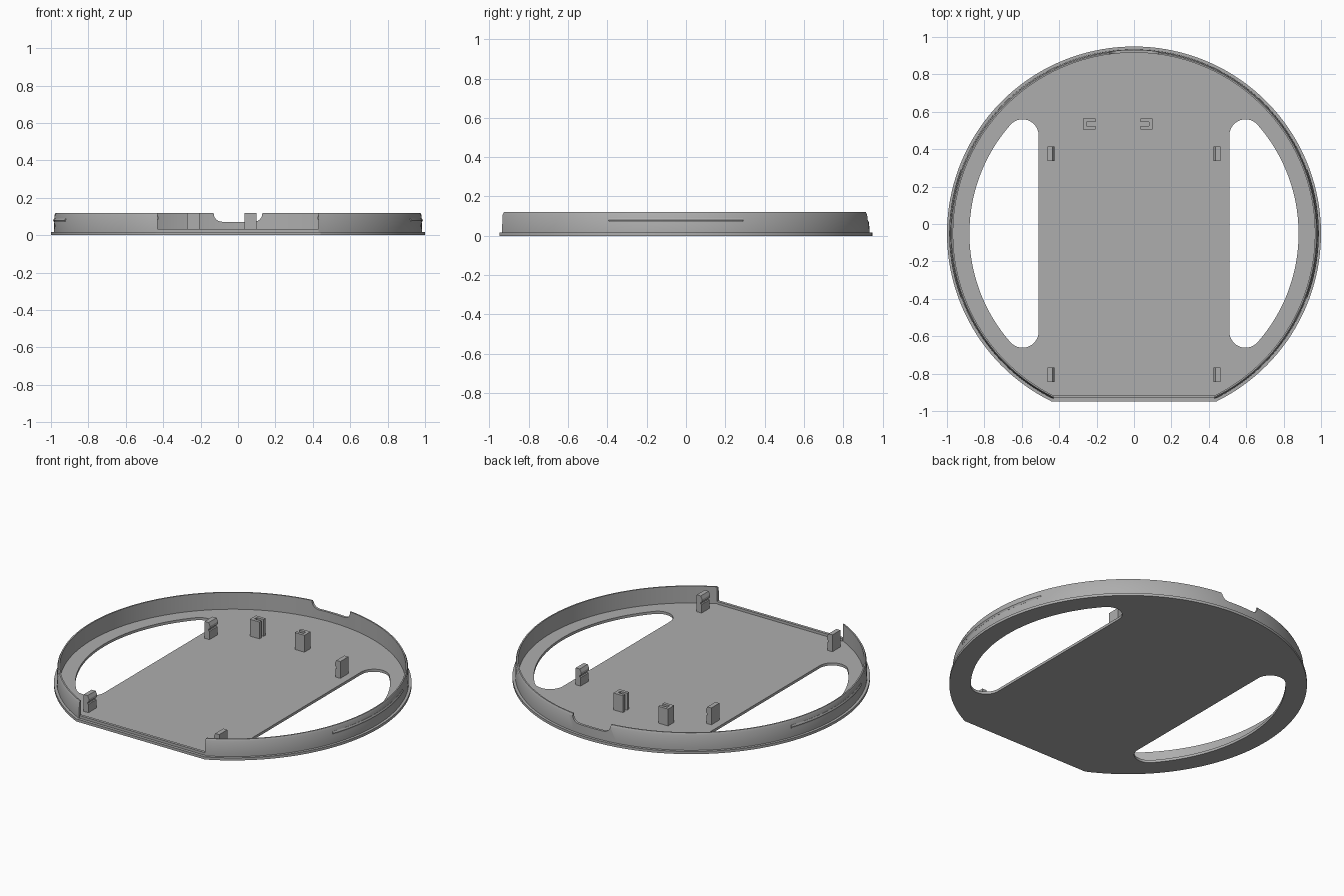
import bpy, bmesh
from math import sin, cos, asin, acos, pi, radians, sqrt

CY = -0.051          # centre of the round outline
FLOOR = 0.016        # floor thickness
TOP = 0.12           # rim height
OPEN = 0.43          # half width of the front opening

old = bpy.data.objects.get("Cube")
if old:
    bpy.data.objects.remove(old, do_unlink=True)

grey = bpy.data.materials.new("plain grey")
grey.use_nodes = True
grey.diffuse_color = (0.42, 0.42, 0.42, 1)
grey.node_tree.nodes["Principled BSDF"].inputs["Base Color"].default_value = (0.42, 0.42, 0.42, 1)


def finish(name, bm):
    bmesh.ops.recalc_face_normals(bm, faces=bm.faces)
    mesh = bpy.data.meshes.new(name)
    bm.to_mesh(mesh)
    bm.free()
    mesh.materials.append(grey)
    ob = bpy.data.objects.new(name, mesh)
    bpy.context.collection.objects.link(ob)
    return ob


def smooth(ob):
    bpy.ops.object.select_all(action='DESELECT')
    ob.select_set(True)
    bpy.context.view_layer.objects.active = ob
    bpy.ops.object.shade_smooth_by_angle(angle=radians(25))


def arc(cx, cy, r, a0, a1, n):
    return [(cx + r * cos(a0 + (a1 - a0) * i / n), cy + r * sin(a0 + (a1 - a0) * i / n))
            for i in range(n + 1)]


def prism(name, loops, offset, place):
    """Fill closed 2D loops (holes allowed) and extrude along offset."""
    bm = bmesh.new()
    edges = []
    for pts in loops:
        vs = [bm.verts.new(place(a, b)) for a, b in pts]
        edges += [bm.edges.new((vs[i - 1], vs[i])) for i in range(len(vs))]
    bmesh.ops.triangle_fill(bm, edges=edges, use_beauty=True, use_dissolve=False)
    res = bmesh.ops.extrude_face_region(bm, geom=bm.faces[:], use_keep_orig=True)
    moved = [g for g in res["geom"] if isinstance(g, bmesh.types.BMVert)]
    bmesh.ops.translate(bm, verts=moved, vec=offset)
    return finish(name, bm)


def sweep(name, profile, span, n):
    """Sweep an (r, z) profile round the centre; span(r) gives its end angles."""
    bm = bmesh.new()
    rings = []
    for i in range(n + 1):
        ring = []
        for r, z in profile:
            a0, a1 = span(r)
            a = a0 + (a1 - a0) * i / n
            ring.append(bm.verts.new((r * cos(a), CY + r * sin(a), z)))
        rings.append(ring)
    for p, q in zip(rings, rings[1:]):
        for j in range(len(profile)):
            bm.faces.new((p[j - 1], p[j], q[j], q[j - 1]))
    bm.faces.new(rings[0])
    bm.faces.new(rings[-1][::-1])
    ob = finish(name, bm)
    smooth(ob)
    return ob


# Floor plate: round outline with a flat front and two D-shaped openings
half = acos(0.898)
outline = arc(0, CY, 1.0, -pi / 2 + half, 1.5 * pi - half, 128)

HOLE_R, FILLET, INNER = 0.88, 0.086, 0.51
fx = INNER + FILLET
fy = sqrt((HOLE_R - FILLET) ** 2 - fx ** 2)
t = asin(fy / (HOLE_R - FILLET))
hole = (arc(0, CY, HOLE_R, -t, t, 40)
        + arc(fx, CY + fy, FILLET, t, pi, 14)[1:]
        + arc(fx, CY - fy, FILLET, pi, 2 * pi - t, 14)[:-1])
mirrored = [(-x, y) for x, y in hole]
plate = prism("floor_plate", [outline, hole, mirrored], (0, 0, FLOOR), lambda x, y: (x, y, 0))
smooth(plate)

# Rim wall, open at the front
rim = sweep("rim_wall",
            [(0.967, 0.008), (0.984, 0.008), (0.984, 0.03), (0.981, 0.108), (0.975, TOP), (0.967, TOP)],
            lambda r: (-pi / 2 + asin(OPEN / r), 1.5 * pi - asin(OPEN / r)), 128)

# Rounded notch in the back of the rim
NOTCH, NR, NZ = 0.13, 0.045, 0.072
notch = ([(NOTCH, 0.2), (-NOTCH, 0.2)]
         + arc(-NOTCH + NR, NZ + NR, NR, pi, 1.5 * pi, 10)
         + arc(NOTCH - NR, NZ + NR, NR, 1.5 * pi, 2 * pi, 10))
cutter = prism("notch_cutter", [notch], (0, 0.4, 0), lambda x, z: (x, 0.75, z))
cutter.hide_render = True
mod = rim.modifiers.new("notch", 'BOOLEAN')
mod.operation = 'DIFFERENCE'
mod.solver = 'EXACT'
mod.object = cutter
bpy.context.view_layer.objects.active = rim
bpy.ops.object.modifier_apply(modifier="notch")
bpy.data.objects.remove(cutter, do_unlink=True)

# Low lip along the flat front
lip = [(-OPEN, -0.931), (OPEN, -0.931), (OPEN, -0.914), (-OPEN, -0.914)]
prism("front_lip", [lip], (0, 0, 0.022), lambda x, y: (x, y, 0.01))

# Snap ridges on both sides of the rim
for name, mid in (("left_ridge", 0), ("right_ridge", pi)):
    sweep(name, [(0.975, 0.07), (0.983, 0.07), (0.988, 0.08), (0.983, 0.09), (0.975, 0.09)],
          lambda r: (mid - radians(20.3), mid + radians(20.3)), 24)

# Hooked posts, hooks facing inwards
hook = [(0.463, 0.01), (0.463, TOP), (0.436, TOP), (0.426, 0.1), (0.426, 0.085),
        (0.437, 0.078), (0.437, 0.07), (0.43, 0.068), (0.43, 0.01)]
for side, s in (("left", 1), ("right", -1)):
    for end, y in (("back", 0.336), ("front", -0.844)):
        prism(f"{side}_{end}_post", [hook], (0, 0.078, 0), lambda x, z: (s * x, y, z))

# Pair of U-shaped clips facing each other
W, D, T = 0.066, 0.06, 0.019
clip = [(0, 0), (W, 0), (W, T), (T, T), (T, D - T), (W, D - T), (W, D), (0, D)]
for name, x0, s in (("right_clip", -0.273, 1), ("left_clip", 0.1, -1)):
    prism(name, [clip], (0, 0, TOP - 0.01), lambda x, y: (x0 + s * x, 0.505 + y, 0.01))
